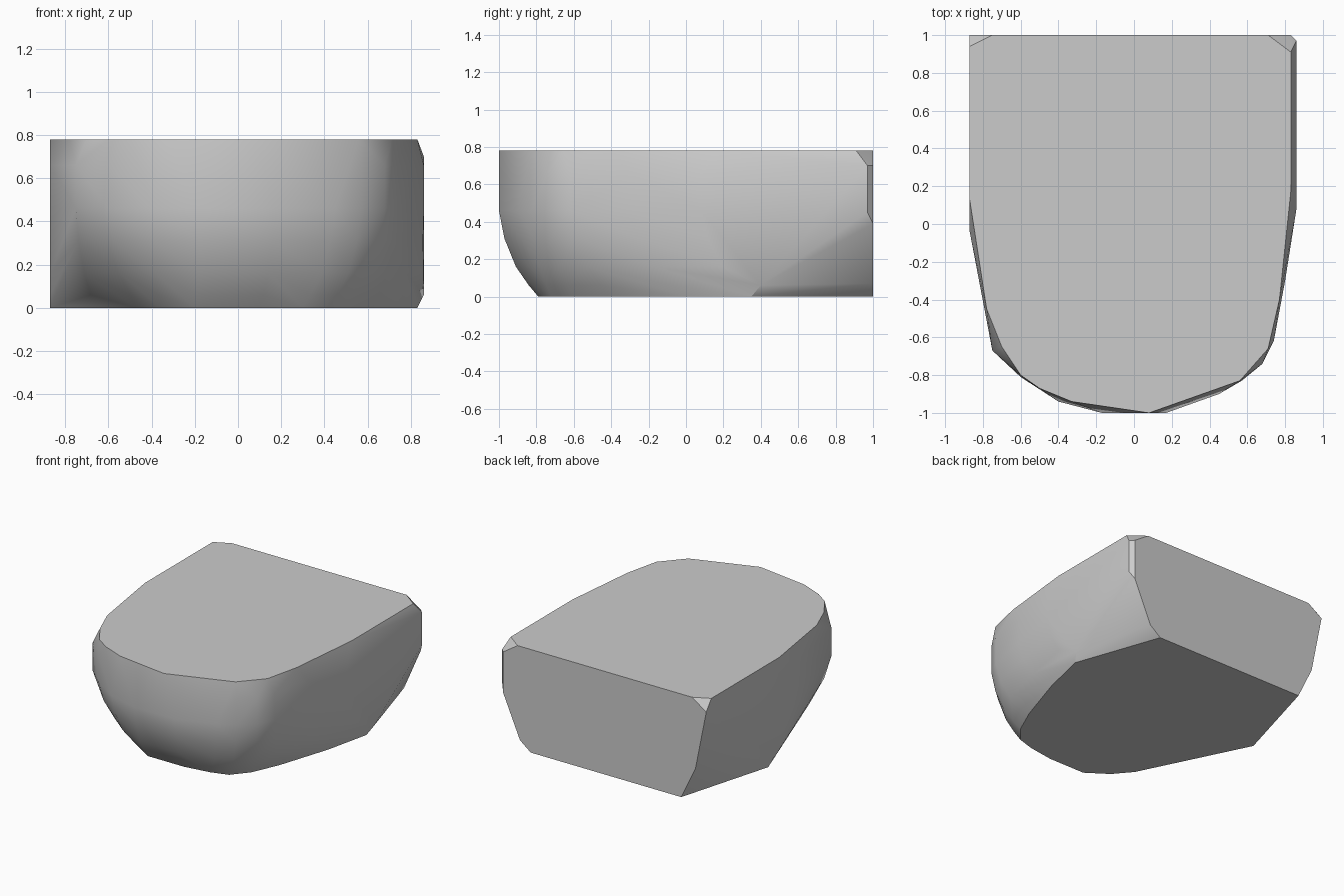
import bpy
import bmesh
import math
from mathutils import Vector

HEIGHT = 0.78
WIDEST = 0.46

# Remove the default object
default_cube = bpy.data.objects.get("Cube")
if default_cube:
    bpy.data.objects.remove(default_cube, do_unlink=True)


def make_material(name, colour):
    material = bpy.data.materials.new(name)
    material.use_nodes = True
    material.diffuse_color = colour
    shader = next(n for n in material.node_tree.nodes if n.type == "BSDF_PRINCIPLED")
    shader.inputs["Base Color"].default_value = colour
    shader.inputs["Roughness"].default_value = 0.8
    return material


def at_height(outline, z):
    """Lift a flat outline to a height."""
    return [Vector((x, y, z)) for x, y in outline]


def blend(lower, upper, factor, z):
    """Make an in-between ring from two matching rings."""
    ring = [a.lerp(b, factor) for a, b in zip(lower, upper)]
    for point in ring:
        point.z = z
    return ring


def hull_object(name, points, material):
    """Wrap the section rings in one closed skin."""
    mesh = bpy.data.meshes.new(name)
    bm = bmesh.new()
    for point in points:
        bm.verts.new(point)
    result = bmesh.ops.convex_hull(bm, input=bm.verts[:])
    unused = {v for v in result["geom_interior"] + result["geom_unused"]
              if isinstance(v, bmesh.types.BMVert) and v.is_valid}
    bmesh.ops.delete(bm, geom=list(unused), context="VERTS")
    bmesh.ops.dissolve_limit(bm, angle_limit=math.radians(0.5),
                             verts=bm.verts[:], edges=bm.edges[:])
    bmesh.ops.recalc_face_normals(bm, faces=bm.faces[:])
    bm.to_mesh(mesh)
    bm.free()
    mesh.materials.append(material)
    body = bpy.data.objects.new(name, mesh)
    bpy.context.collection.objects.link(body)
    return body


# Flat top, with its two clipped back corners
top_outline = [
    (-.75, 1), (.71, 1), (.83, .91), (.83, .17), (.77, -.4), (.71, -.66),
    (.56, -.83), (.08, -1), (-.33, -.94), (-.5, -.87), (-.6, -.8),
    (-.7, -.65), (-.78, -.45), (-.87, .13), (-.87, .94),
]

# Widest girth and the matching base edge, running round the front
girth_outline = [
    (.86, .08), (.8, -.3), (.74, -.62), (.68, -.74), (.57, -.83), (.45, -.9),
    (.17, -1), (-.17, -1), (-.4, -.94), (-.6, -.81), (-.75, -.67), (-.87, -.04),
]
base_outline = [
    (.83, .35), (.75, 0), (.62, -.4), (.53, -.6), (.43, -.72), (.3, -.76),
    (.1, -.79), (-.2, -.79), (-.36, -.68), (-.47, -.55), (-.66, -.17), (-.87, .26),
]

# Upright back face, given as x and z
back_outline = [
    (.83, .7), (.83, .39), (.69, .07), (.6, 0),
    (-.66, 0), (-.78, .25), (-.85, .6), (-.87, .7),
]

top = at_height(top_outline, HEIGHT)
girth = at_height(girth_outline, WIDEST)
base = at_height(base_outline, 0)
back = [Vector((x, 1, z)) for x, z in back_outline]

# Rounded underside of the front
points = top + girth + base + back
for factor, z in ((.24, .06), (.57, .16), (.86, .31)):
    points += blend(base, girth, factor, z)

# Upper shoulder of the sides and the thin chamfer on the left side
points += [p + Vector((0, 0, .2)) for p in girth if abs(p.x) > .5]
points += [Vector((.86, .97, z)) for z in (.7, .45)]
points.append(Vector((.86, .4, .06)))

grey = make_material("plain grey", (.6, .6, .6, 1))
body = hull_object("rounded_block", points, grey)

# Smooth the rounded front while keeping the flat faces crisp
bpy.context.view_layer.objects.active = body
body.select_set(True)
bpy.ops.object.shade_smooth_by_angle(angle=math.radians(30))
